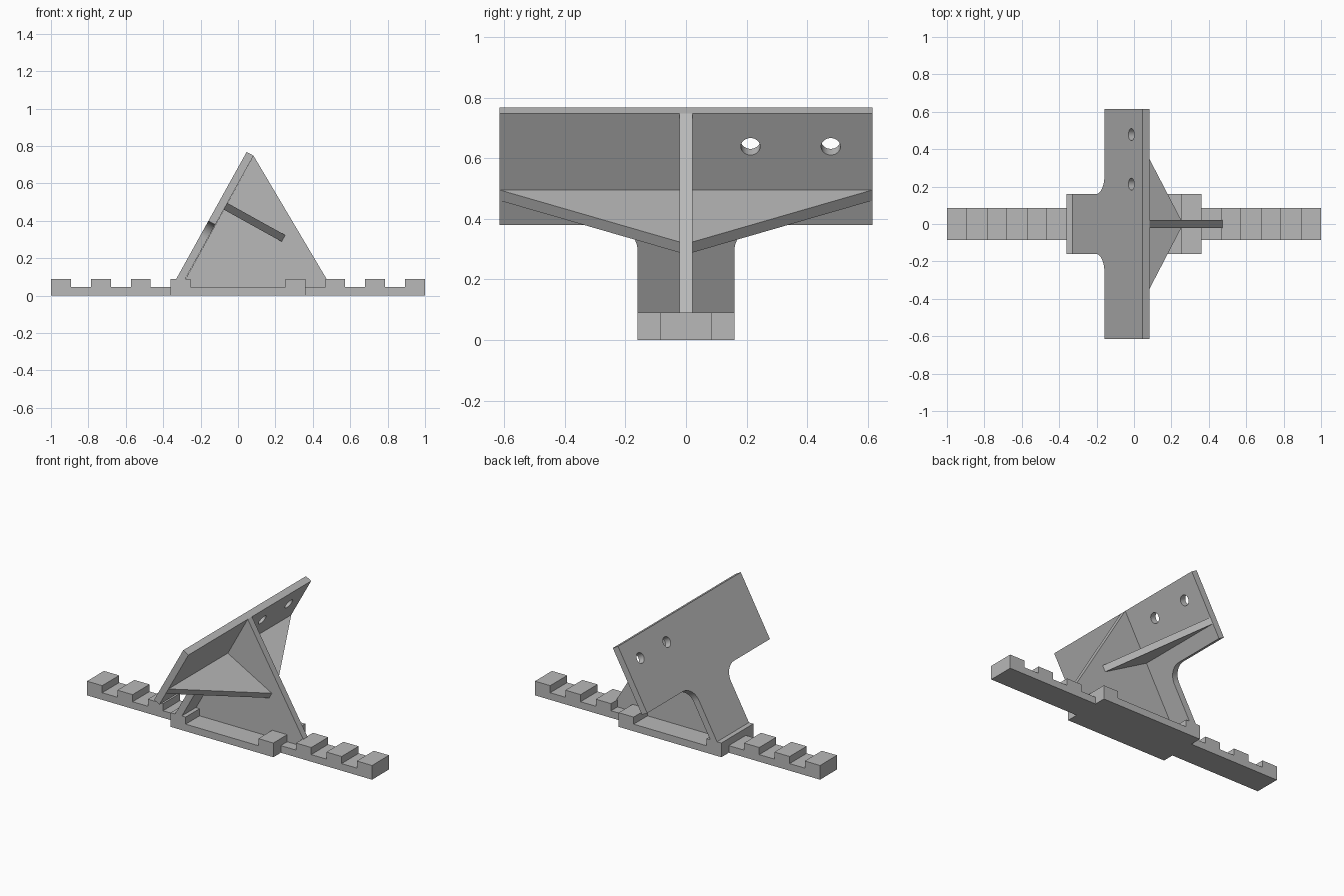
import bpy, bmesh, math
from mathutils import Matrix, Vector

if "Cube" in bpy.data.objects:
    bpy.data.objects.remove(bpy.data.objects["Cube"], do_unlink=True)

GREY = (0.48, 0.48, 0.48, 1)
grey = bpy.data.materials.new("plain grey")
grey.use_nodes = True
grey.diffuse_color = GREY
grey.node_tree.nodes["Principled BSDF"].inputs["Base Color"].default_value = GREY


def frame(x, y, z, origin=(0, 0, 0)):
    """Matrix that maps the local axes onto the given directions."""
    rot = Matrix((x, y, z)).transposed().to_4x4()
    return Matrix.Translation(origin) @ rot


def prism(name, outline, low, high, matrix):
    """Extrude a 2D outline between two local heights."""
    bm = bmesh.new()
    face = bm.faces.new([bm.verts.new((a, b, low)) for a, b in outline])
    ext = bmesh.ops.extrude_face_region(bm, geom=[face])["geom"]
    top = [v for v in ext if isinstance(v, bmesh.types.BMVert)]
    bmesh.ops.translate(bm, verts=top, vec=(0, 0, high - low))
    bm.transform(matrix)
    bmesh.ops.recalc_face_normals(bm, faces=bm.faces)
    mesh = bpy.data.meshes.new(name)
    bm.to_mesh(mesh)
    bm.free()
    mesh.materials.append(grey)
    obj = bpy.data.objects.new(name, mesh)
    bpy.context.collection.objects.link(obj)
    return obj


X, Y, Z = Vector((1, 0, 0)), Vector((0, 1, 0)), Vector((0, 0, 1))
side = frame(X, Z, -Y)

# Base: a wide cradle with raised ends
LOW, TALL, END = 0.045, 0.09, 0.36
cradle = [(-END, 0), (END, 0), (END, TALL), (0.255, TALL),
          (0.255, LOW), (-0.255, LOW), (-0.255, TALL), (-END, TALL)]
prism("base_cradle", cradle, -0.16, 0.16, side)

# Toothed arms on both sides of the cradle
pitch = (1 - END) / 6
for sign, label in ((1, "left"), (-1, "right")):
    arm = [(END, 0), (END, LOW)]
    for i in range(3):
        start = END + (2 * i + 1) * pitch
        arm += [(start, LOW), (start, TALL), (start + pitch, TALL)]
        arm.append((start + pitch, LOW if i < 2 else 0))
    prism(label + "_toothed_arm", [(sign * a, b) for a, b in arm], -0.085, 0.085, side)

# Leaning plate: T outline with rounded inner corners
lean = math.radians(61)
up = Vector((math.cos(lean), 0, math.sin(lean)))
out = Y.cross(up)
top = Vector((0.083, 0, 0.748))
plate_frame = frame(Y, up, out, top)
WING, STEM, DROP, R, THICK = 0.615, 0.16, 0.422, 0.095, 0.042
half = [(WING, 0), (WING, -DROP)]
for i in range(13):
    t = math.pi / 2 * (1 + i / 12)
    half.append((STEM + R + R * math.cos(t), -DROP - R + R * math.sin(t)))
half.append((STEM, -0.795))
plate = prism("leaning_plate", half + [(-a, b) for a, b in reversed(half)],
              -THICK, 0, plate_frame)

# Bolt holes through the plate
circle = [2 * math.pi * i / 32 for i in range(32)]
for y in (-0.478, -0.213, 0.213, 0.478):
    ring = [(y + 0.032 * math.cos(t), -0.125 + 0.032 * math.sin(t)) for t in circle]
    cutter = prism("hole_cutter", ring, -0.1, 0.1, plate_frame)
    cutter.hide_render = True
    cut = plate.modifiers.new("hole", "BOOLEAN")
    cut.operation = "DIFFERENCE"
    cut.object = cutter
    bpy.context.view_layer.objects.active = plate
    bpy.ops.object.modifier_apply(modifier=cut.name)
    bpy.data.objects.remove(cutter, do_unlink=True)
bpy.ops.object.select_all(action="DESELECT")
plate.select_set(True)
bpy.context.view_layer.objects.active = plate
bpy.ops.object.shade_smooth_by_angle(angle=math.radians(30))

# Upright rib bracing the plate against the base
rib = [(top.x, top.z), (0.473, TALL), (0.473, 0.035), (-0.31, 0.035)]
prism("upright_rib", rib, -0.021, 0.021, side)

# Cross rib standing square to the plate
cross = [(-WING, 0), (WING, 0), (0.021, 0.354), (-0.021, 0.354)]
prism("cross_rib", cross, 0.289, 0.329, frame(Y, out, -up, top))
